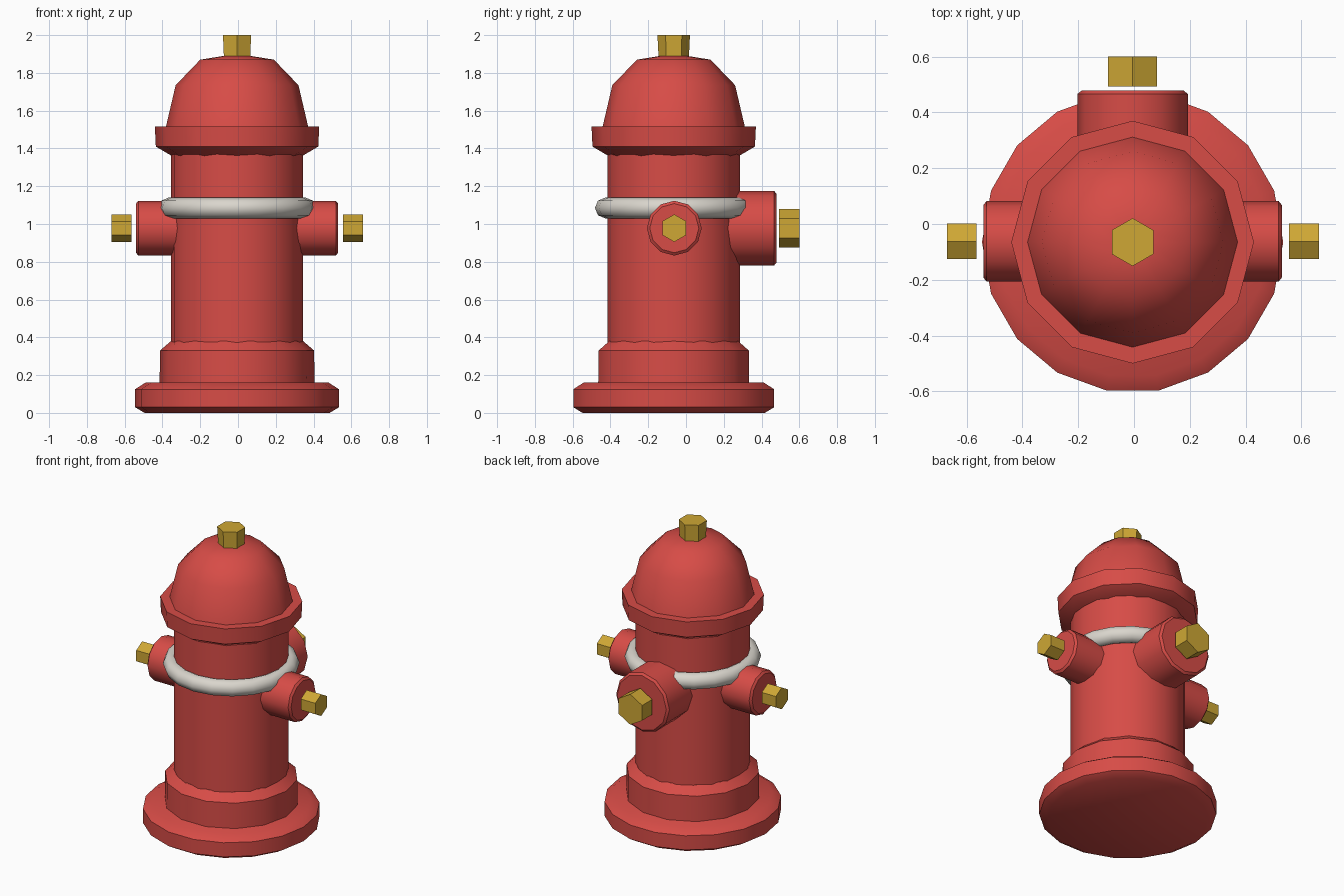
import bpy, bmesh, math
from mathutils import Matrix, Vector

if "Cube" in bpy.data.objects:
    bpy.data.objects.remove(bpy.data.objects["Cube"])

CX, CY = -0.005, -0.065      # axis of the barrel


def material(name, rgb):
    m = bpy.data.materials.new(name)
    m.diffuse_color = (*rgb, 1)
    m.use_nodes = True
    m.node_tree.nodes["Principled BSDF"].inputs["Base Color"].default_value = m.diffuse_color
    return m


RED = material("hydrant red", (0.68, 0.072, 0.062))
GOLD = material("brass yellow", (0.62, 0.39, 0.035))
WHITE = material("off white", (0.70, 0.67, 0.61))


def lathe(name, profile, sides, mat, origin=(CX, CY, 0), axis=(0, 0, 1),
          phase=0.0, smooth=35):
    """Turn (radius, distance) points around an axis; both ends are capped."""
    bm = bmesh.new()
    rings = []
    for r, h in profile:
        rings.append([bm.verts.new((r * math.cos(phase + math.tau * i / sides),
                                    r * math.sin(phase + math.tau * i / sides), h))
                      for i in range(sides)])
    for a, b in zip(rings, rings[1:]):
        for i in range(sides):
            j = (i + 1) % sides
            bm.faces.new((a[i], a[j], b[j], b[i]))
    bm.faces.new(rings[0][::-1])
    bm.faces.new(rings[-1])
    turn = Vector((0, 0, 1)).rotation_difference(Vector(axis)).to_matrix().to_4x4()
    bm.transform(Matrix.Translation(origin) @ turn)
    return finish(name, bm, mat, smooth)


def finish(name, bm, mat, smooth):
    bmesh.ops.recalc_face_normals(bm, faces=bm.faces)
    me = bpy.data.meshes.new(name)
    bm.to_mesh(me)
    bm.free()
    me.materials.append(mat)
    ob = bpy.data.objects.new(name, me)
    bpy.context.collection.objects.link(ob)
    bpy.ops.object.select_all(action='DESELECT')
    ob.select_set(True)
    bpy.context.view_layer.objects.active = ob
    bpy.ops.object.shade_smooth_by_angle(angle=math.radians(smooth))
    return ob


# Base plate, lower step and barrel
lathe("base_plate", [(0.49, 0), (0.54, 0.03), (0.54, 0.125), (0.485, 0.16)],
      18, RED, smooth=50)
lathe("lower_step", [(0.41, 0.15), (0.408, 0.33), (0.35, 0.38)], 14, RED)
lathe("barrel", [(0.35, 0.15), (0.35, 1.42)], 20, RED)

# Bonnet: flange and dome
lathe("bonnet_flange", [(0.345, 1.36), (0.43, 1.41), (0.435, 1.515)], 12, RED)
lathe("bonnet_dome", [(0.38, 1.50), (0.325, 1.735), (0.195, 1.87), (0.07, 1.89)],
      12, RED, smooth=45)

# White collar ring
bm = bmesh.new()
n, k = 20, 8
ring = [[bm.verts.new((CX + (0.362 + 0.055 * math.cos(v)) * math.cos(u),
                       CY + (0.362 + 0.055 * math.cos(v)) * math.sin(u),
                       1.085 + 0.055 * math.sin(v)))
         for v in (math.tau * j / k for j in range(k))]
        for u in (math.tau * i / n for i in range(n))]
for i in range(n):
    for j in range(k):
        p, q = ring[i], ring[(i + 1) % n]
        bm.faces.new((p[j], q[j], q[(j + 1) % k], p[(j + 1) % k]))
finish("collar_ring", bm, WHITE, 60)


# Outlets: (name, direction, radius, reach, nut radius, nut start, nut end)
def outlet(name, axis, r, reach, nut_r, start, end):
    origin = (CX, CY + 0.003, 0.978)
    lathe(name + "_outlet", [(r, 0.2), (r, reach - 0.012), (r - 0.015, reach)],
          12, RED, origin, axis)
    # hexagon with a corner pointing up
    phase = 0 if axis[0] else math.pi / 2
    lathe(name + "_nut", [(nut_r, start), (nut_r, end)], 6, GOLD, origin, axis, phase)


outlet("right", (1, 0, 0), 0.145, 0.535, 0.073, 0.56, 0.668)
outlet("left", (-1, 0, 0), 0.145, 0.535, 0.073, 0.56, 0.665)
outlet("back", (0, 1, 0), 0.198, 0.54, 0.102, 0.555, 0.662)

# Top operating nut
lathe("top_nut", [(0.08, 1.875), (0.086, 2.0)], 6, GOLD, phase=math.pi / 2)
